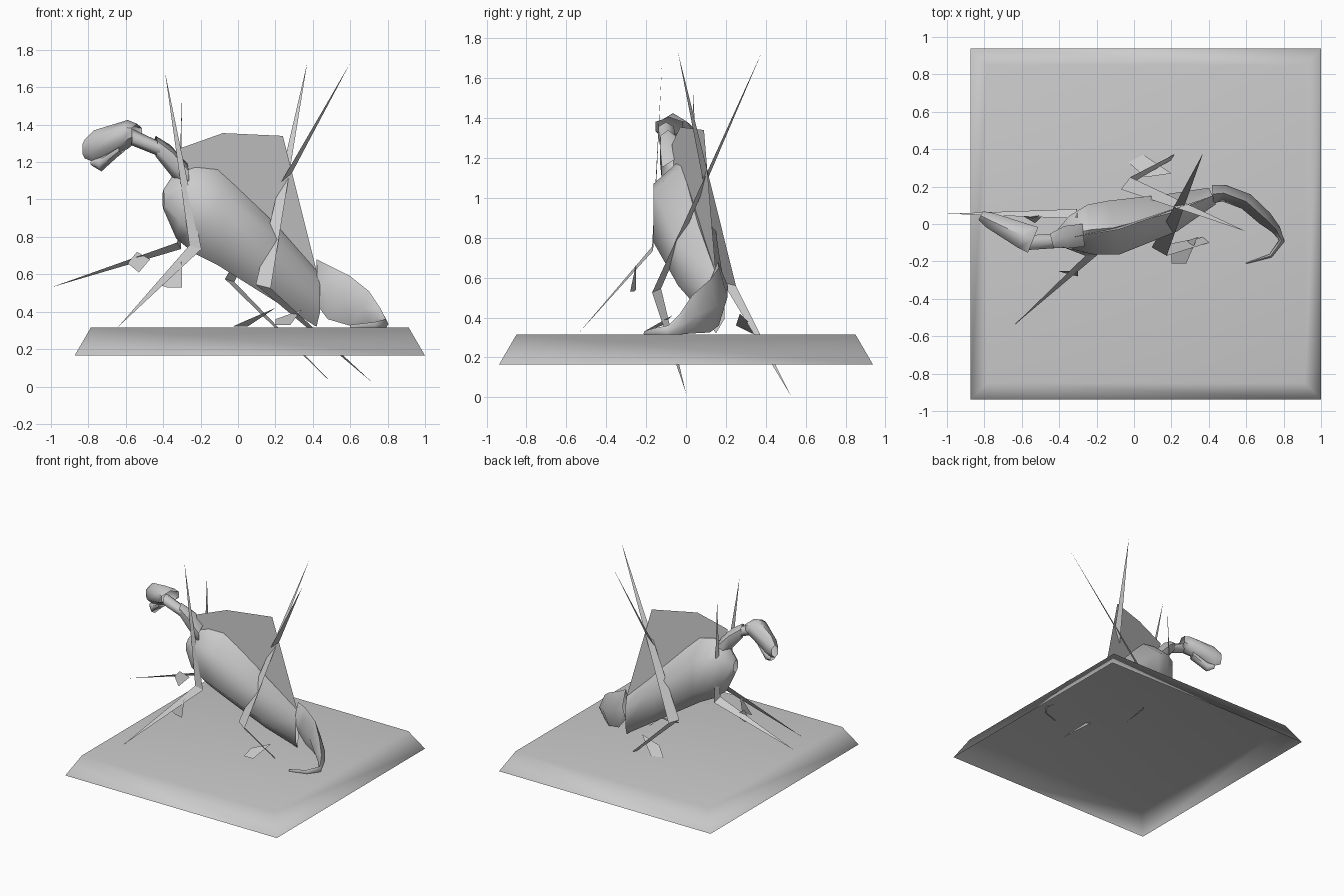
import bpy, bmesh, math
from mathutils import Vector

default_cube = bpy.data.objects.get("Cube")
if default_cube:
    bpy.data.objects.remove(default_cube)

# One plain grey for the whole sculpture
grey = bpy.data.materials.new("plain_grey")
grey.use_nodes = True
colour = (.6, .6, .6, 1)
grey.diffuse_color = colour
grey.node_tree.nodes["Principled BSDF"].inputs["Base Color"].default_value = colour


def add_object(name, bm, smooth_angle=None):
    """Turn a bmesh into a named grey object, optionally smooth shaded."""
    mesh = bpy.data.meshes.new(name)
    bm.to_mesh(mesh)
    bm.free()
    mesh.materials.append(grey)
    obj = bpy.data.objects.new(name, mesh)
    bpy.context.collection.objects.link(obj)
    if smooth_angle:
        bpy.ops.object.select_all(action='DESELECT')
        obj.select_set(True)
        bpy.context.view_layer.objects.active = obj
        bpy.ops.object.shade_smooth_by_angle(angle=math.radians(smooth_angle))
    return obj


def loft(name, rings, sides=6, smooth_angle=65):
    """Skin an open shell over upright rings (x, y, bottom, top, half_width)."""
    bm = bmesh.new()
    centres = [Vector((x, y, (low + high) / 2)) for x, y, low, high, w in rings]
    loops = []
    for i, (x, y, low, high, half_width) in enumerate(rings):
        ahead = centres[min(i + 1, len(rings) - 1)] - centres[max(i - 1, 0)]
        across = Vector((-ahead.y, ahead.x, 0)).normalized() * half_width
        up = Vector((0, 0, (high - low) / 2))
        loop = []
        for k in range(sides):
            a = math.tau * k / sides
            loop.append(bm.verts.new(centres[i] + across * math.sin(a) + up * math.cos(a)))
        loops.append(loop)
    for one, two in zip(loops, loops[1:]):
        for k in range(sides):
            n = (k + 1) % sides
            bm.faces.new((one[k], one[n], two[n], two[k]))
    bmesh.ops.recalc_face_normals(bm, faces=bm.faces)
    return add_object(name, bm, smooth_angle)


def sheet(name, *points):
    """A single flat face through the given outline."""
    bm = bmesh.new()
    bm.faces.new([bm.verts.new(p) for p in points])
    return add_object(name, bm)


# Hollow square plinth, open below, with softly shaded sloping sides
bm = bmesh.new()
bmesh.ops.create_cube(bm, size=1)
bottom = [f for f in bm.faces if f.normal.z < -.5]
bmesh.ops.delete(bm, geom=bottom, context='FACES_ONLY')
for v in bm.verts:
    half = .85 if v.co.z > 0 else .937
    v.co.x = .063 + math.copysign(half, v.co.x)
    v.co.y = math.copysign(half, v.co.y)
    v.co.z = .315 if v.co.z > 0 else .165
plinth = add_object("plinth", bm, 80)
plinth.modifiers.new("soft_rim", 'WEIGHTED_NORMAL').keep_sharp = True

# Body, sloping from high chest to low hips
loft("body", [
    (-.4, -.06, .95, 1.05, .04),
    (-.33, -.05, .79, 1.16, .11),
    (-.23, -.03, .71, 1.19, .155),
    (-.11, -.02, .65, 1.165, .17),
    (.2, .06, .455, .87, .12),
    (.42, .15, .32, .62, .055),
])

# Neck in two overlapping segments
loft("lower_neck", [
    (-.27, -.06, 1.04, 1.19, .07),
    (-.36, -.07, 1.13, 1.29, .07),
    (-.44, -.09, 1.23, 1.34, .045),
])
loft("upper_neck", [
    (-.42, -.09, 1.23, 1.31, .045),
    (-.57, -.1, 1.29, 1.38, .045),
])

# Drooping head, flared and open at the back, and the jaw below it
loft("head", [
    (-.54, -.085, 1.31, 1.405, .085),
    (-.59, -.065, 1.27, 1.425, .08),
    (-.77, .02, 1.2, 1.37, .05),
    (-.82, .045, 1.22, 1.32, .03),
])
loft("jaw", [
    (-.62, -.06, 1.25, 1.29, .045),
    (-.73, -.01, 1.15, 1.23, .035),
    (-.78, .02, 1.18, 1.21, .02),
])

# Hollow tail, curling down and round onto the plinth
loft("tail", [
    (.42, .16, .44, .68, .05),
    (.48, .165, .36, .65, .045),
    (.6, .12, .325, .59, .045),
    (.7, .03, .32, .51, .04),
    (.76, -.03, .315, .42, .025),
    (.79, -.09, .31, .36, .015),
    (.73, -.17, .31, .345, .01),
    (.6, -.21, .31, .33, .003),
], 4, 80)

# Tall sail along the spine
sheet("sail", (-.32, -.07, 1.27), (-.08, -.03, 1.355), (.24, .09, 1.34),
      (.42, .15, .62), (.2, .06, .8), (-.1, -.02, 1.1), (-.3, -.06, 1.1))

# Each limb: knee edge from one side to the other, spike tip, foot tip
limbs = {
    "front_right": ((-.26, -.17, .755), (-.195, -.165, .735),
                    (-.39, -.12, 1.68), (-.64, -.54, .32)),
    "front_left": ((-.305, .08, .735), (-.325, .03, .77),
                   (-.3, .035, 1.54), (-1, .055, .53)),
    "rear_right": ((.095, -.125, .545), (.175, -.17, .525),
                   (.37, .38, 1.73), (.72, 0, .02)),
    "rear_left": ((-.02, .25, .56), (-.07, .185, .575),
                  (.6, -.04, 1.73), (.52, .53, 0)),
}
for place, (knee_a, knee_b, spike_tip, foot_tip) in limbs.items():
    sheet(place + "_spike", knee_a, knee_b, spike_tip)
    sheet(place + "_leg", knee_b, knee_a, foot_tip)

# Small spur on every leg
sheet("front_right_spur", (-.3, -.25, .67), (-.41, -.25, .54),
      (-.38, -.26, .53), (-.3, -.28, .53))
sheet("front_left_spur", (-.59, .04, .66), (-.54, .03, .72),
      (-.47, .06, .68), (-.53, .005, .61))
sheet("rear_right_spur", (.2, -.21, .33), (.28, -.21, .33),
      (.34, -.07, .41), (.2, -.12, .36))
sheet("rear_left_spur", (.06, .25, .36), (.2, .27, .42),
      (.05, .37, .32), (-.03, .33, .32))
